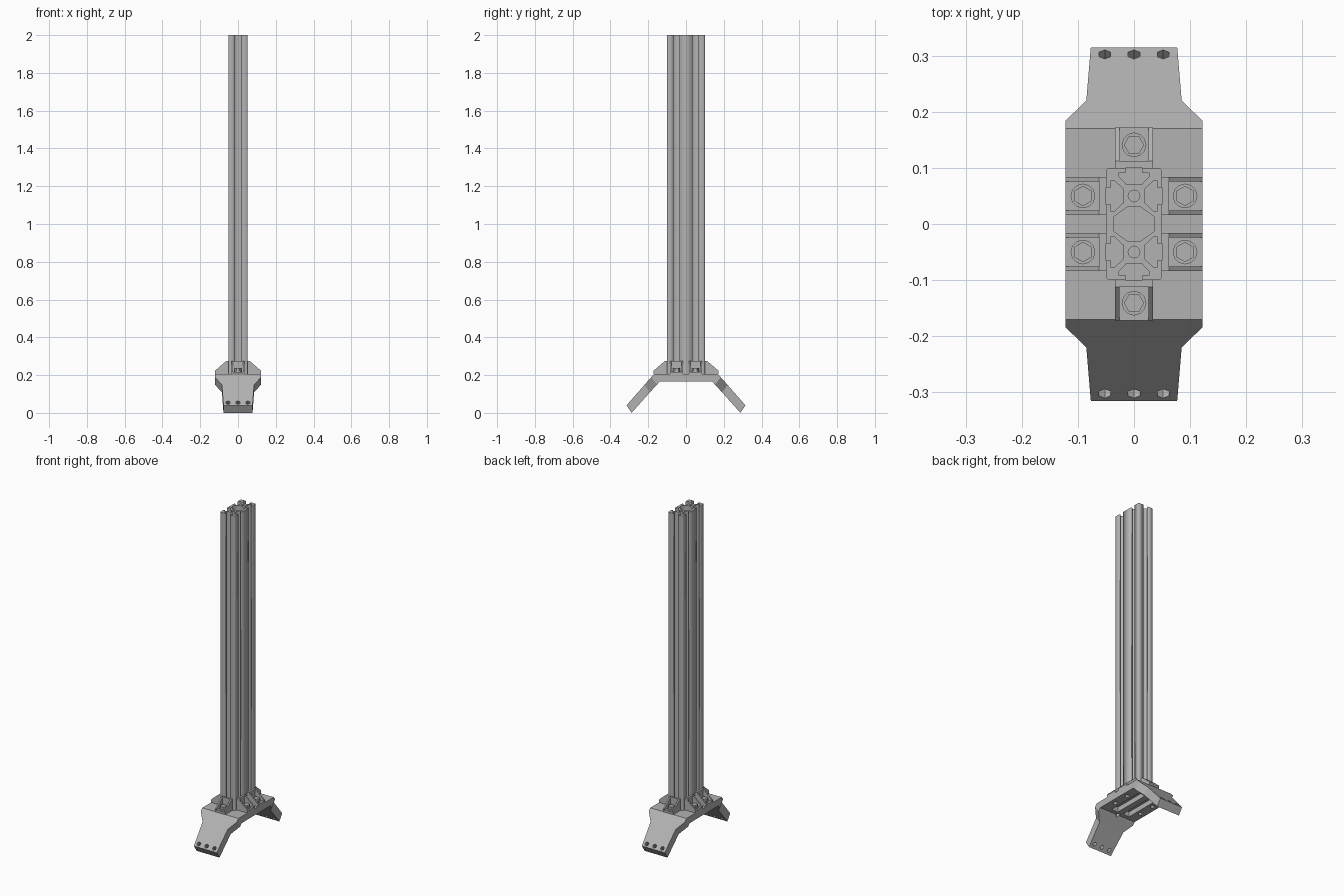
import bpy, bmesh, math
from mathutils import Matrix, Vector

cube = bpy.data.objects.get("Cube")
if cube:
    bpy.data.objects.remove(cube, do_unlink=True)

grey = bpy.data.materials.new("aluminium grey")
grey.use_nodes = True
colour = (0.45, 0.45, 0.45, 1)
grey.diffuse_color = colour
grey.node_tree.nodes["Principled BSDF"].inputs["Base Color"].default_value = colour

PLATE_TOP = 0.205
PLATE_LOW = 0.165


def finish(name, bm):
    bmesh.ops.recalc_face_normals(bm, faces=bm.faces)
    mesh = bpy.data.meshes.new(name)
    bm.to_mesh(mesh)
    bm.free()
    mesh.materials.append(grey)
    ob = bpy.data.objects.new(name, mesh)
    bpy.context.scene.collection.objects.link(ob)
    return ob


def prism(bm, points, vector):
    """Extrude a flat polygon along a vector."""
    low = [bm.verts.new(p) for p in points]
    high = [bm.verts.new(Vector(p) + Vector(vector)) for p in points]
    bm.faces.new(low)
    bm.faces.new(high[::-1])
    for i in range(len(low)):
        j = (i + 1) % len(low)
        bm.faces.new((low[i], low[j], high[j], high[i]))


def box(bm, lo, hi):
    corners = [(lo[0], lo[1], lo[2]), (hi[0], lo[1], lo[2]),
               (hi[0], hi[1], lo[2]), (lo[0], hi[1], lo[2])]
    prism(bm, corners, (0, 0, hi[2] - lo[2]))


def cylinder(bm, centre, radius, depth, sides=6, turn=None):
    matrix = Matrix.Translation(centre) @ (turn or Matrix())
    bmesh.ops.create_cone(bm, cap_ends=True, segments=sides, radius1=radius,
                          radius2=radius, depth=depth, matrix=matrix)


# Slotted post: a quarter outline mirrored both ways, with hollow channels
quarter = [(.05, .035), (.041, .035), (.041, .0225), (.035, .0225), (.02, .037),
           (.02, .063), (.035, .0775), (.041, .0775), (.041, .065), (.05, .065),
           (.05, .096), (.046, .1), (.015, .1), (.015, .091), (.0275, .091),
           (.0275, .085), (.013, .07)]
half = quarter + [(-x, y) for x, y in reversed(quarter)]
outline = half + [(-x, -y) for x, y in half]
cavity = [(.036, -.013), (.036, .013), (.012, .03),
          (-.012, .03), (-.036, .013), (-.036, -.013), (-.012, -.03), (.012, -.03)]
bores = [[(.0105 * math.cos(a * math.pi / 6), s * .05 + .0105 * math.sin(a * math.pi / 6))
          for a in range(12)] for s in (-1, 1)]

curve = bpy.data.curves.new("post_profile", 'CURVE')
curve.dimensions = '2D'
curve.fill_mode = 'BOTH'
curve.extrude = (2 - PLATE_TOP) / 2
for loop in [outline, cavity] + bores:
    spline = curve.splines.new('POLY')
    spline.points.add(len(loop) - 1)
    for point, (x, y) in zip(spline.points, loop):
        point.co = (x, y, 0, 1)
    spline.use_cyclic_u = True
helper = bpy.data.objects.new("post_helper", curve)
bpy.context.scene.collection.objects.link(helper)
graph = bpy.context.evaluated_depsgraph_get()
bm = bmesh.new()
bm.from_mesh(helper.evaluated_get(graph).to_mesh())
bpy.data.objects.remove(helper, do_unlink=True)
bmesh.ops.remove_doubles(bm, verts=bm.verts, dist=1e-5)
bmesh.ops.translate(bm, verts=bm.verts, vec=(0, 0, (2 + PLATE_TOP) / 2))
finish("slotted_post", bm)

# Foot plate with bent legs: cross-sections (top y, z, low y, z, half width)
stations = [(.17, PLATE_TOP, .14, PLATE_LOW, .122),
            (.184, .189, .154, .149, .122),
            (.22, .148, .191, .109, .085),
            (.315, .04, .288, .0, .077)]
sections = [(-a, b, -c, d, w) for a, b, c, d, w in reversed(stations)] + stations
bm = bmesh.new()
rings = []
for ty, tz, ly, lz, w in sections:
    rings.append([bm.verts.new(p) for p in
                  ((-w, ty, tz), (w, ty, tz), (w, ly, lz), (-w, ly, lz))])
for a, b in zip(rings, rings[1:]):
    for i in range(4):
        j = (i + 1) % 4
        bm.faces.new((a[i], a[j], b[j], b[i]))
bm.faces.new(rings[0])
bm.faces.new(rings[-1][::-1])
foot = finish("foot_plate", bm)

# Leg holes, underside pockets and bolt holes are cut out
bm = bmesh.new()
for s in (-1, 1):
    tilt = Matrix.Rotation(-s * math.radians(41), 4, 'X')
    for x in (-.052, 0, .052):
        cylinder(bm, (x, s * .288, .038), .012, .12, 6, tilt)
    box(bm, (s * .04 - .022, -.115, .15), (s * .04 + .022, .115, .195))
    cylinder(bm, (0, s * .135, .16), .014, .06)
    for y in (-.05, .05):
        cylinder(bm, (s * .09, y, .16), .014, .06)
cutter = finish("hole_cutter", bm)
cutter.hide_render = True
cut = foot.modifiers.new("holes", 'BOOLEAN')
cut.operation = 'DIFFERENCE'
cut.solver = 'EXACT'
cut.object = cutter
graph = bpy.context.evaluated_depsgraph_get()
graph.update()
cut_mesh = bpy.data.meshes.new_from_object(foot.evaluated_get(graph))
foot.modifiers.clear()
foot.data = cut_mesh
bpy.data.objects.remove(cutter, do_unlink=True)


def bracket(name, x, y, angle):
    """Gusseted corner bracket, reaching outward along its local x."""
    place = Matrix.Translation((x, y, PLATE_TOP)) @ Matrix.Rotation(angle, 4, 'Z')
    bm = bmesh.new()
    box(bm, (0, -.034, 0), (.072, .034, .012))
    box(bm, (0, -.034, .012), (.012, .034, .07))
    side = [(.012, .012), (.072, .012), (.072, .018), (.012, .07)]
    for y0 in (-.034, .026):
        prism(bm, [(px, y0, pz) for px, pz in side], (0, .008, 0))
    bm.transform(place)
    finish(name, bm)
    # Hex bolt with a washer
    bm = bmesh.new()
    cylinder(bm, (.041, 0, .014), .022, .006, 12)
    cylinder(bm, (.041, 0, .024), .018, .018)
    bm.transform(place)
    finish(name + "_bolt", bm)


for s, end, side in ((1, "back", "left"), (-1, "front", "right")):
    bracket(end + "_bracket", 0, s * .1, s * math.pi / 2)
    for y, row in ((.05, "back"), (-.05, "front")):
        bracket(side + "_" + row + "_bracket", s * .05, y, 0 if s > 0 else math.pi)
